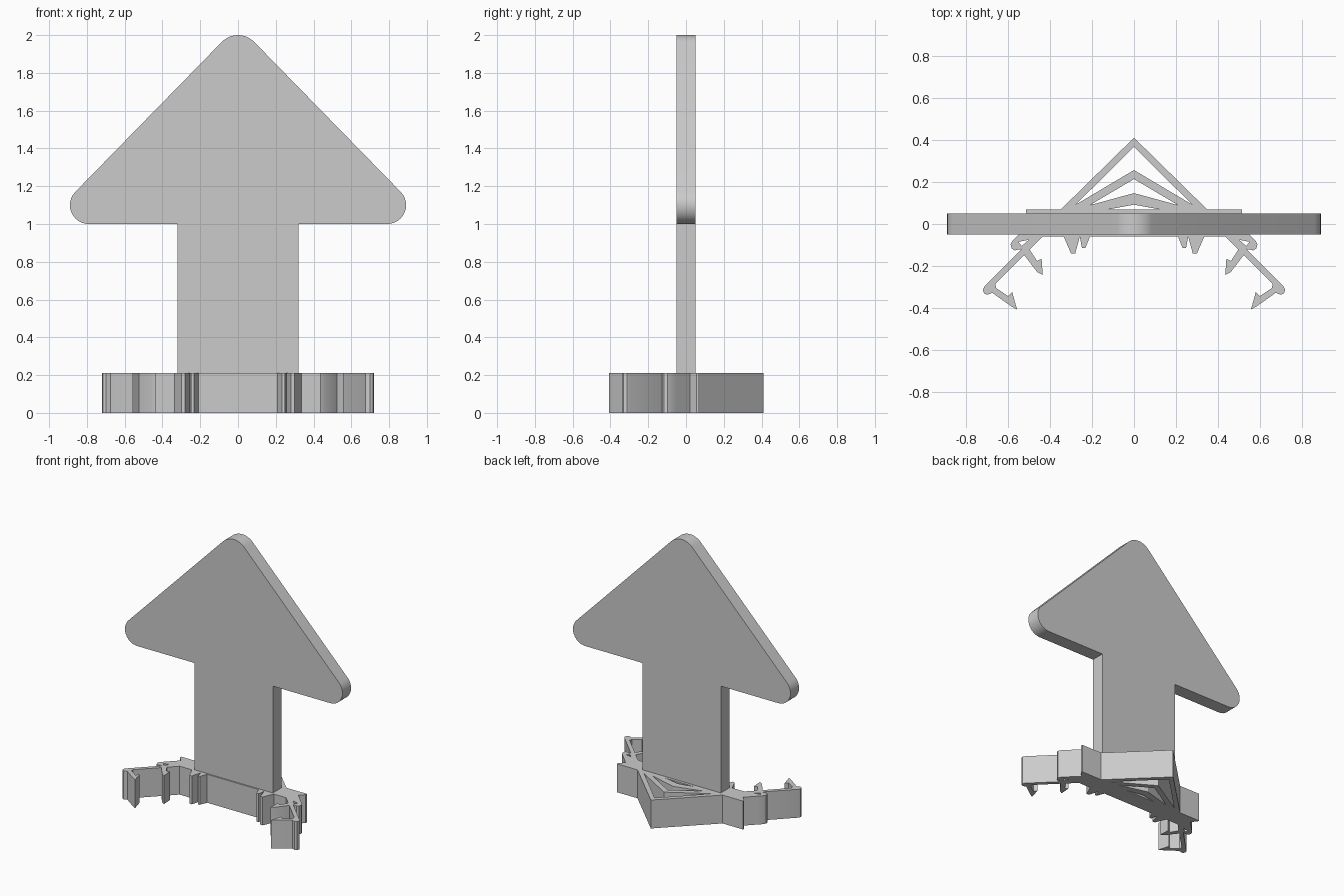
import bpy
from math import cos, sin, radians

if "Cube" in bpy.data.objects:
    bpy.data.objects.remove(bpy.data.objects["Cube"])


def arc(cx, cz, r, a0, a1, n=10):
    return [(cx + r * cos(radians(a0 + (a1 - a0) * i / n)),
             cz + r * sin(radians(a0 + (a1 - a0) * i / n))) for i in range(n + 1)]


def flip(pts):
    return [(-x, y) for x, y in reversed(pts)]


def symmetric(half):
    """Close a right-hand outline by mirroring it; points on the axis stay single."""
    return half + [p for p in flip(half) if abs(p[0]) > 1e-6]


def plate(name, loops, depth, location, rotation=(0, 0, 0)):
    """Extruded flat plate; loops after the first that lie inside become holes."""
    cu = bpy.data.curves.new(name, 'CURVE')
    cu.dimensions = '2D'
    cu.fill_mode = 'BOTH'
    cu.extrude = depth / 2
    for pts in loops:
        s = cu.splines.new('POLY')
        s.points.add(len(pts) - 1)
        for p, (x, y) in zip(s.points, pts):
            p.co = (x, y, 0, 1)
        s.use_cyclic_u = True
    ob = bpy.data.objects.new(name, cu)
    bpy.context.collection.objects.link(ob)
    ob.location = location
    ob.rotation_euler = rotation
    bpy.ops.object.select_all(action='DESELECT')
    bpy.context.view_layer.objects.active = ob
    ob.select_set(True)
    bpy.ops.object.convert(target='MESH')
    bpy.ops.object.shade_smooth_by_angle(angle=radians(25))
    return ob


# Upright arrow with rounded head corners
arrow_half = (arc(0, 1.88, 0.12, 90, 45, 6) + arc(0.79, 1.1, 0.1, 45, -90, 12)
              + [(0.32, 1.0), (0.32, 0.18)])
plate("arrow_sign", [symmetric(arrow_half)], 0.1, (0, 0, 0), (radians(90), 0, 0))

# Clip base: right half from back apex round to the front teeth
brace = [(0, 0.411), (0.348, 0.07), (0.515, 0.07), (0.515, 0.055), (0.48, 0.02)]
knuckle = [(0.55, -0.05), (0.578, -0.078), (0.588, -0.097), (0.583, -0.117),
           (0.568, -0.126), (0.552, -0.122), (0.535, -0.12)]
outer_hook = [(0.712, -0.297), (0.72, -0.312), (0.715, -0.33), (0.70, -0.337),
              (0.675, -0.328), (0.588, -0.39), (0.557, -0.408), (0.58, -0.325),
              (0.60, -0.343), (0.657, -0.305), (0.66, -0.285)]
inner_hook = [(0.523, -0.148), (0.462, -0.228), (0.435, -0.243), (0.44, -0.165),
              (0.462, -0.176), (0.497, -0.122), (0.435, -0.06)]
teeth = [(0.335, -0.06), (0.30, -0.14), (0.28, -0.14), (0.258, -0.06),
         (0.248, -0.115), (0.232, -0.115), (0.21, -0.06)]
outline = symmetric(brace + knuckle + outer_hook + inner_hook + teeth)

# Holes: chevrons in the back brace, small triangles by the arms
holes = [[(0, top), (w, y), (0, low), (-w, y)]
         for top, low, w, y in ((0.367, 0.257, 0.278, 0.092),
                                (0.214, 0.147, 0.21, 0.09),
                                (0.092, 0.07, 0.12, 0.07))]
arm_hole = [(0.50, -0.075), (0.55, -0.085), (0.535, -0.105)]
holes += [arm_hole, flip(arm_hole)]
plate("clip_base", [outline] + holes, 0.21, (0, 0, 0.105))
